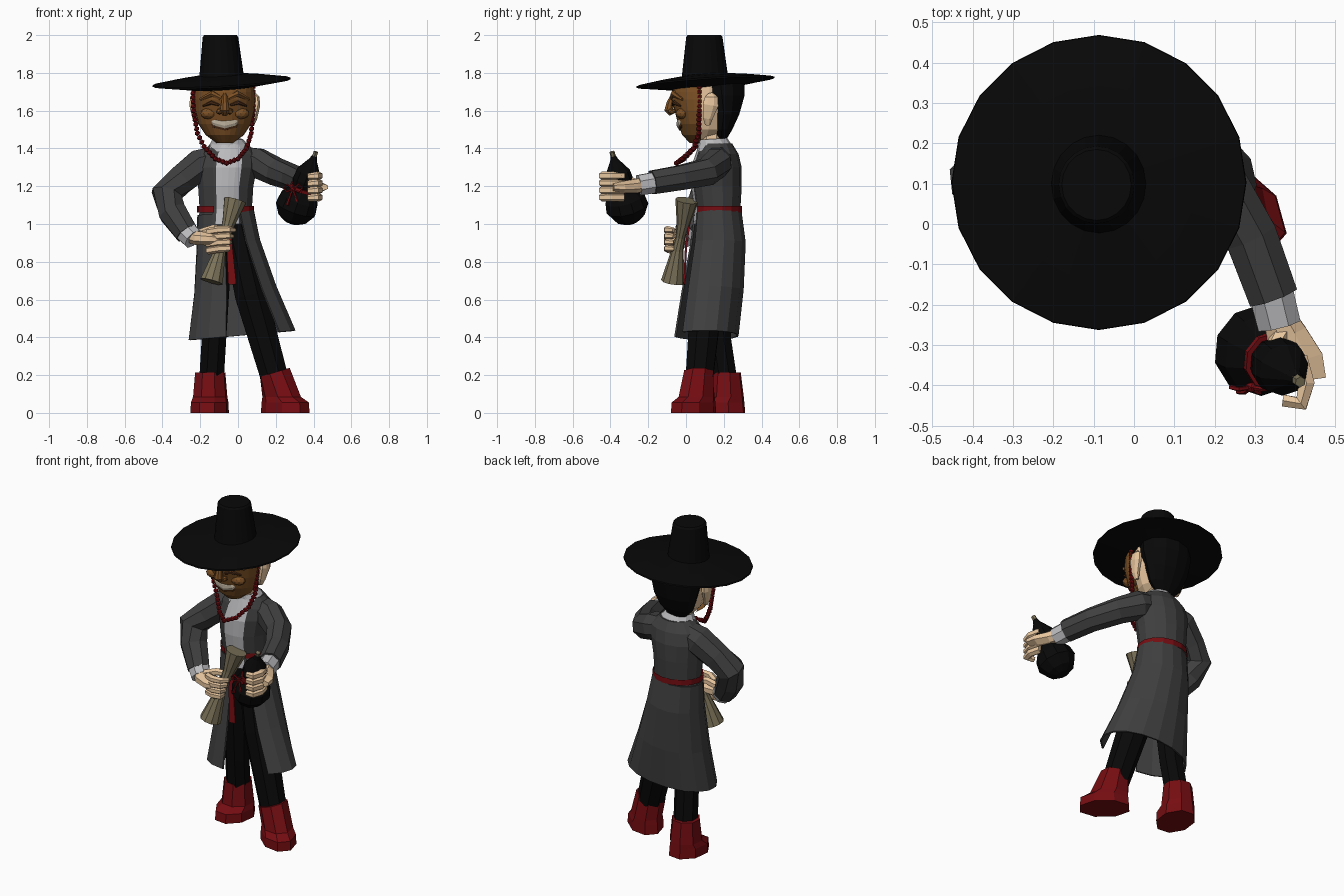
import bpy, bmesh
from math import cos, sin, radians
from mathutils import Vector as V, Matrix

COLORS = dict(coat=(.05, .05, .05), black=(.0025, .0025, .0025), red=(.18, .004, .006), skin=(.8, .56, .34),
              brown=(.2, .08, .018), dark=(.07, .025, .008), tan=(.2, .17, .1), white=(.5, .5, .52),
              teeth=(.5, .43, .33))
MATS = {}
for key, c in COLORS.items():
    MATS[key] = bpy.data.materials.new(key)
    MATS[key].diffuse_color = (*c, 1)


def finish(name, bm, col):
    bmesh.ops.recalc_face_normals(bm, faces=bm.faces[:])
    me = bpy.data.meshes.new(name)
    bm.to_mesh(me)
    bm.free()
    me.materials.append(MATS[col])
    ob = bpy.data.objects.new(name, me)
    bpy.context.collection.objects.link(ob)
    return ob


def skin_loops(name, loops, col, closed=True, cap=True):
    """Bridge successive vertex loops with quads."""
    bm = bmesh.new()
    rows = [[bm.verts.new(p) for p in loop] for loop in loops]
    n = len(rows[0])
    for a, b in zip(rows, rows[1:]):
        for i in range(n if closed else n - 1):
            j = (i + 1) % n
            bm.faces.new((a[i], a[j], b[j], b[i]))
    if closed and cap:
        bm.faces.new(rows[0])
        bm.faces.new(rows[-1])
    return finish(name, bm, col)


def rings(name, data, col, n=12, tilt=(0, 0), cap=True):
    """Loft of level ellipses: z, cx, cy, rx, ry and optional start / end angle."""
    closed = len(data[0]) == 5
    loops = []
    for z, cx, cy, rx, ry, *arc in data:
        a0, a1 = arc or (-90, 270)
        steps = n if closed else n - 1
        loop = []
        for i in range(n):
            a = radians(a0 + (a1 - a0) * i / steps)
            dx, dy = rx * cos(a), ry * sin(a)
            loop.append((cx + dx, cy + dy, z + tilt[0] * dx + tilt[1] * dy))
        loops.append(loop)
    return skin_loops(name, loops, col, closed, cap)


def tube(name, pts, radii, col, n=8):
    """Tube along a path; a radius may be a pair for a flattened section."""
    pts = [V(p) for p in pts]
    if not isinstance(radii, list):
        radii = [radii] * len(pts)
    spread = [sum(abs(b[k] - a[k]) for a, b in zip(pts, pts[1:])) for k in range(3)]
    ref = V((0, 0, 0))
    ref[spread.index(min(spread))] = 1
    loops = []
    for i, (p, r) in enumerate(zip(pts, radii)):
        t = (pts[min(i + 1, len(pts) - 1)] - pts[max(i - 1, 0)]).normalized()
        u = ref.cross(t).normalized()
        w = t.cross(u)
        ra, rb = r if isinstance(r, tuple) else (r, r)
        angles = [radians(360 * (k + .5) / n) for k in range(n)]
        loops.append([p + u * ra * cos(a) + w * rb * sin(a) for a in angles])
    return skin_loops(name, loops, col)


def balls(name, centers, size, col, sub=1):
    bm = bmesh.new()
    for c in centers:
        bmesh.ops.create_icosphere(bm, subdivisions=sub, radius=1,
                                   matrix=Matrix.Translation(c) @ Matrix.Diagonal((*size, 1)))
    return finish(name, bm, col)


# Hat
H = (-.087, .103)
rings("hat_brim", [(1.715, *H, .14, .14), (1.735, *H, .28, .28), (1.747, *H, .366, .366),
                   (1.755, *H, .364, .364), (1.775, *H, .24, .24), (1.79, *H, .12, .12)],
      "black", 20, (.055, .07))
rings("hat_crown", [(1.76, -.086, .1, .122, .125), (1.80, -.087, .1, .116, .12),
                    (1.99, -.093, .097, .094, .096), (2.0, -.093, .097, .086, .088)], "black", 20)

# Head, hair and neck
rings("head", [(1.44, -.07, .1, .05, .05), (1.5, -.07, .12, .11, .11), (1.6, -.07, .125, .145, .125),
               (1.75, -.07, .125, .145, .125)], "skin", 12)
rings("hair", [(1.45, -.07, .185, .06, .03), (1.5, -.07, .19, .11, .055), (1.58, -.07, .2, .14, .082),
               (1.68, -.07, .19, .158, .12), (1.77, -.07, .18, .155, .13)], "black", 12)
tube("neck", [(-.055, .14, 1.39), (-.065, .13, 1.52)], .07, "skin")
for side, name in ((-1, "left"), (1, "right")):
    x = -.07 + side * .155
    tube(name + "_ear", [(x - side * .01, .115, 1.525), (x, .115, 1.56), (x + side * .012, .13, 1.63),
                         (x + side * .01, .135, 1.67), (x, .13, 1.69)],
         [(.012, .015), (.018, .028), (.022, .045), (.02, .038), (.01, .015)], "skin")
    # Mask features on each side
    f = -.07
    tube(name + "_brow", [(f + side * .02, -.072, 1.665), (f + side * .065, -.065, 1.69),
                          (f + side * .13, -.02, 1.66)], [.012, .018, .008], "brown", 6)
    tube(name + "_eye_slit", [(f + side * .03, -.07, 1.63), (f + side * .07, -.062, 1.643),
                              (f + side * .115, -.03, 1.625)], [.006, .011, .005], "dark", 6)
    balls(name + "_cheek", [(f + side * .085, -.02, 1.585)], (.045, .035, .03), "brown", 2)
    balls(name + "_nostril", [(f + side * .027, -.075, 1.597)], (.02, .022, .018), "brown")

# Mask
rings("mask", [(z, -.07, .08, rx, ry, 180, 360) for z, rx, ry in
               ((1.77, .15, .135), (1.70, .16, .155), (1.66, .162, .158), (1.6, .158, .14),
                (1.53, .14, .122), (1.47, .1, .1), (1.43, .045, .06))], "brown", 13)
tube("mask_nose", [(-.07, -.065, 1.69), (-.07, -.085, 1.64), (-.07, -.09, 1.605), (-.07, -.075, 1.58)],
     [.012, .02, .027, .015], "brown")
smile = [(-.155, -.003, 1.566), (-.12, -.023, 1.54), (-.07, -.031, 1.53), (-.02, -.023, 1.54), (.015, -.003, 1.566)]
tube("mask_lips", smile, [.01, (.034, .014), (.038, .014), (.034, .014), .01], "dark")
tube("mask_teeth", [V(p) - V((0, .007, 0)) for p in smile],
     [.006, (.022, .012), (.026, .012), (.022, .012), .006], "teeth")

# Bead string hanging from the hat
path = [V(p) for p in ((-.24, .07, 1.74), (-.235, .07, 1.6), (-.215, .068, 1.48), (-.18, .05, 1.41),
                       (-.12, -.01, 1.345), (-.06, -.05, 1.322), (.0, -.02, 1.345), (.045, .04, 1.40),
                       (.07, .068, 1.48), (.08, .07, 1.6), (.08, .07, 1.75))]
beads = []
for a, b in zip(path, path[1:]):
    k = max(1, round((b - a).length / .025))
    beads += [a.lerp(b, i / k) for i in range(k)]
balls("bead_string", beads, (.0155, .0155, .0155), "red")

# Coat body, shirt, collar and belt
torso = [(1.0, -.065, .168, .148, .122), (1.08, -.065, .17, .142, .118), (1.2, -.065, .165, .15, .13),
         (1.3, -.06, .165, .165, .13), (1.37, -.052, .168, .158, .11), (1.425, -.047, .16, .1, .085)]
rings("coat_body", torso, "coat", 14)
rings("shirt_front", [(z, cx, cy, rx * 1.05, ry * 1.07, -110, -62) for z, cx, cy, rx, ry in torso]
      + [(1.45, -.05, .145, .085, .08, -125, -55)], "white", 5)
rings("collar", [(1.39, -.05, .155, .125, .095), (1.425, -.05, .15, .098, .085), (1.45, -.055, .14, .08, .078)],
      "white", 12, (0, .06), cap=False)
rings("belt", [(z, -.065, .17, .152, .128, -60, 246) for z in (1.06, 1.095)], "red", 14)
tube("sash_tail", [(-.055, .02, 1.02), (-.045, 0, .88), (-.03, -.01, .68)],
     [(.008, .02), (.008, .022), (.006, .03)], "red", 4)

# Open coat skirt
skirt = rings("coat_skirt", [(1.06, -.065, .17, .147, .122, -60, 265), (.9, -.05, .17, .165, .143, -56, 264),
                             (.65, -.015, .14, .215, .162, -50, 258), (.41, .02, .105, .28, .17, -45, 253)],
              "coat", 15, (.09, 0))
mod = skirt.modifiers.new("thickness", "SOLIDIFY")
mod.thickness = .01
mod.offset = 0

# Trousers
tube("left_trouser", [(-.12, .165, 1.02), (-.12, .155, .65), (-.128, .175, .38), (-.14, .205, .18)],
     [.08, .08, .07, .07], "black")
tube("right_trouser", [(-.02, .155, 1.02), (.07, .11, .62), (.195, .07, .18)], [.08, .092, .078], "black")
rings("hips", [(.85, -.055, .165, .12, .1), (1.03, -.065, .165, .13, .11)], "black", 10)


def boot(name, mid, toe_dir, top, lean, half_len, half_wid):
    d = V((*toe_dir, 0)).normalized()
    s = V((-d.y, d.x, 0))
    loops = []
    for z, c, length, width in ((0, V(mid), half_len, half_wid), (.055, V(mid), half_len - .005, half_wid - .002),
                                (.085, V(mid) - d * .025, half_len - .035, half_wid - .01),
                                (.215, V(top), .083, .083)):
        loop = []
        for k in range(8):
            a = radians(45 * k + 22.5)
            o = d * length * cos(a) + s * width * sin(a)
            loop.append(c + o + V((0, 0, z + lean * o.x * (z > .2))))
        loops.append(loop)
    skin_loops(name, loops, "red")


boot("left_boot", (-.15, .185, 0), (-.12, -1), (-.147, .21, 0), 0, .135, .104)
boot("right_boot", (.25, .04, 0), (.75, -.66), (.195, .065, 0), .3, .15, .098)

# Sleeves and cuffs
tube("left_sleeve", [(-.12, .17, 1.345), (-.2, .165, 1.315), (-.3, .135, 1.235), (-.378, .105, 1.16),
                     (-.345, .06, 1.06), (-.27, .0, .95)], [.072, .088, .082, .085, .08, .066], "coat")
tube("left_cuff", [(-.29, .015, .975), (-.235, -.025, .92)], [.062, .06], "white")
tube("right_sleeve", [(.02, .175, 1.345), (.10, .165, 1.325), (.205, .11, 1.275), (.29, -.03, 1.245),
                      (.345, -.18, 1.22)], [.07, .083, .076, .07, .067], "coat")
tube("right_cuff", [(.335, -.15, 1.222), (.36, -.25, 1.205)], [.06, .058], "white")

# Left hand gripping the folded fan
tube("left_palm", [(-.265, -.005, .94), (-.21, -.04, .925), (-.14, -.06, .92), (-.1, -.06, .92)],
     [.038, (.055, .04), (.062, .036), (.052, .025)], "skin")
for i in range(4):
    z = .968 - .033 * i
    tube(f"left_finger_{i + 1}", [(-.16, -.065, z - .01), (-.1, -.1, z), (-.05, -.1, z + .003),
                                 (-.02 - .012 * i, -.065, z)], [.021, .021, .019, .013], "skin", 6)
tube("left_thumb", [(-.2, -.035, .95), (-.13, -.02, .975), (-.06, .0, .97)], [.024, .022, .015], "skin", 6)
tube("fan", [(-.015, .005, 1.125), (-.05, -.015, 1.0), (-.073, -.03, .93), (-.095, -.045, .86), (-.14, -.07, .695)],
     [.062, .035, .026, .032, .063], "tan", 10)

# Gourd bottle with cord and stopper
base, tip = V((.28, -.29, 1.01)), V((.41, -.39, 1.375))
at = lambda t: base.lerp(tip, t)
prof = ((0, .04), (.06, .08), (.2, .114), (.34, .106), (.45, .075), (.51, .062), (.6, .071),
        (.72, .066), (.82, .042), (.9, .022), (.96, .014))
tube("gourd", [at(t) for t, r in prof], [r for t, r in prof], "black", 10)
tube("gourd_stopper", [at(.94), at(1.02)], .014, "tan", 6)
tube("gourd_cord", [at(.47), at(.51)], .074, "red", 10)
K = V((.29, -.405, 1.185))
balls("cord_knot", [K], (.016, .014, .016), "red")
for s in (-1, 1):
    tube(f"cord_loop_{s + 2}", [K, K + V((s * .03, -.005, .025)), K + V((s * .05, 0, .005)),
                               K + V((s * .03, -.005, -.015)), K], .006, "red", 5)
    tube(f"cord_tail_{s + 2}", [K, K + V((s * .015, -.012, -.04)), K + V((s * .03, -.01, -.085))],
         [.006, .006, .009], "red", 5)

# Right hand around the gourd neck
tube("right_palm", [(.355, -.22, 1.21), (.378, -.275, 1.2), (.405, -.34, 1.195), (.412, -.39, 1.195)],
     [.04, (.055, .04), (.07, .034), (.07, .024)], "skin")
for i in range(4):
    z = 1.255 - .038 * i
    tube(f"right_finger_{i + 1}", [(.41, -.33, z), (.428, -.395, z), (.415, -.445, z),
                                  (.37, -.438, z - .004)], [.023, .023, .022, .017], "skin", 6)
tube("right_thumb", [(.37, -.27, 1.215), (.345, -.31, 1.24), (.33, -.36, 1.26)], [.026, .022, .015], "skin", 6)
